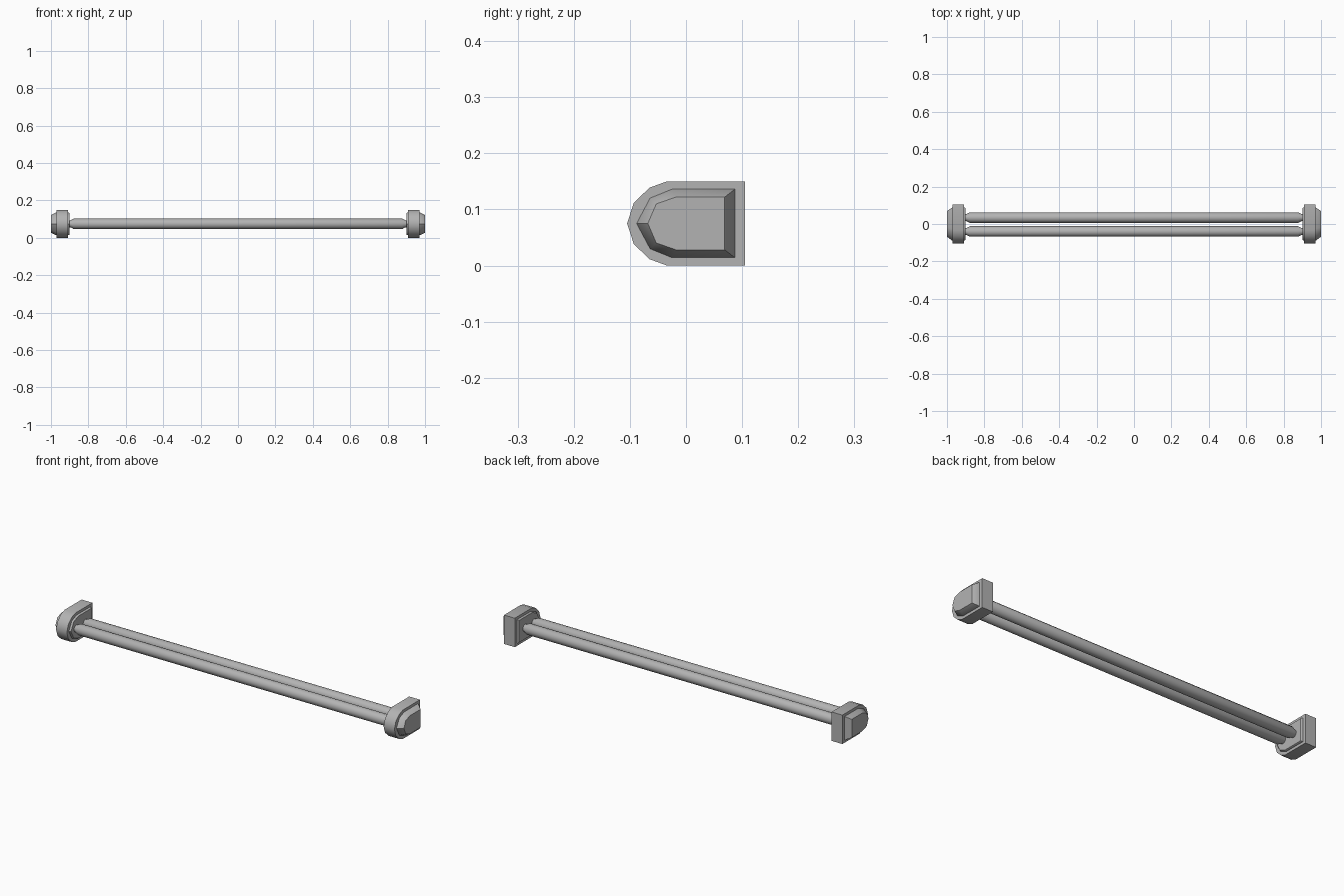
import bpy, bmesh, math

if "Cube" in bpy.data.objects:
    bpy.data.objects.remove(bpy.data.objects["Cube"])

grey = bpy.data.materials.new("plain_grey")
grey.use_nodes = True
colour = (0.45, 0.45, 0.45, 1)
grey.diffuse_color = colour
grey.node_tree.nodes["Principled BSDF"].inputs["Base Color"].default_value = colour

MID_Z = 0.075


def outline(back, shoulder, half, bulge):
    """D-shaped outline in (y, z): square at the back, rounded at the front."""
    upper = [(back, half), (shoulder, half)] + [(y, half * f) for y, f in bulge[:-1]]
    lower = [(y, -z) for y, z in reversed(upper)]
    return upper + [(bulge[-1][0], 0)] + lower


def loft(name, sections, angle):
    """Skin matching outlines, each given as (x, points), with capped ends."""
    bm = bmesh.new()
    rings = [[bm.verts.new((x, y, MID_Z + z)) for y, z in pts] for x, pts in sections]
    for a, b in zip(rings, rings[1:]):
        for i in range(len(a)):
            j = (i + 1) % len(a)
            bm.faces.new((a[i], a[j], b[j], b[i]))
    bm.faces.new(rings[0])
    bm.faces.new(rings[-1])
    bmesh.ops.recalc_face_normals(bm, faces=bm.faces)
    mesh = bpy.data.meshes.new(name)
    bm.to_mesh(mesh)
    bm.free()
    mesh.materials.append(grey)
    obj = bpy.data.objects.new(name, mesh)
    bpy.context.collection.objects.link(obj)
    bpy.ops.object.select_all(action='DESELECT')
    obj.select_set(True)
    bpy.context.view_layer.objects.active = obj
    bpy.ops.object.shade_smooth_by_angle(angle=math.radians(angle))
    return obj


def circle(y, radius, sides=12):
    return [(y + radius * math.cos(math.tau * i / sides),
             radius * math.sin(math.tau * i / sides)) for i in range(sides)]


# Nested outlines of the end brackets
body = outline(0.105, -0.034, 0.075, [(-0.065, 0.85), (-0.093, 0.49), (-0.105, 0)])
rim = outline(0.087, -0.025, 0.061, [(-0.064, 0.74), (-0.088, 0)])
face = outline(0.069, -0.018, 0.047, [(-0.053, 0.74), (-0.068, 0)])
plate = outline(0.083, -0.023, 0.057, [(-0.061, 0.74), (-0.084, 0)])

# End brackets: solid body, tapered outer boss and thin inner plate
for side, s in (("left", 1), ("right", -1)):
    loft(side + "_bracket", [(s * 0.909, body), (s * 0.971, body)], 40)
    loft(side + "_outer_boss", [(s * 0.965, rim), (s * 0.973, rim), (s * 1.0, face)], 40)
    loft(side + "_inner_plate", [(s * 0.915, rim), (s * 0.905, rim), (s * 0.9, plate)], 40)

# Twin rails with narrowed ends that enter the brackets
for name, y in (("front_rail", -0.04), ("back_rail", 0.034)):
    thin, full = circle(y, 0.019), circle(y, 0.028)
    loft(name, [(-0.905, thin), (-0.895, thin), (-0.878, full),
                (0.878, full), (0.895, thin), (0.905, thin)], 40)
